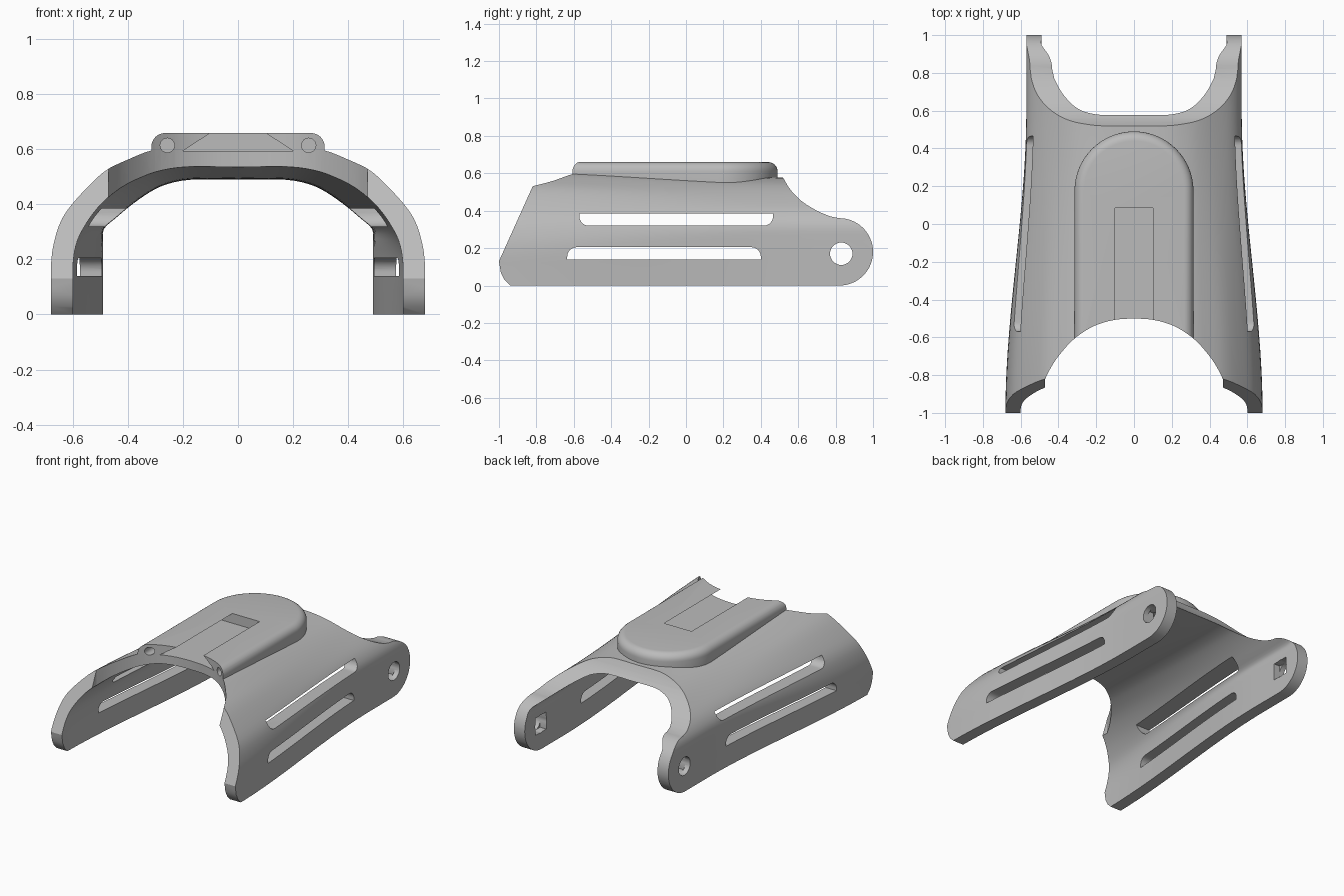
import bpy, bmesh
from math import cos, sin, pi, radians
from mathutils import Vector

if "Cube" in bpy.data.objects:
    bpy.data.objects.remove(bpy.data.objects["Cube"])

grey = bpy.data.materials.new("plain grey")
grey.use_nodes = True
colour = (0.5, 0.5, 0.5, 1)
grey.diffuse_color = colour
grey.node_tree.nodes["Principled BSDF"].inputs["Base Color"].default_value = colour


def to_object(name, bm):
    bmesh.ops.recalc_face_normals(bm, faces=bm.faces)
    mesh = bpy.data.meshes.new(name)
    bm.to_mesh(mesh)
    bm.free()
    mesh.materials.append(grey)
    obj = bpy.data.objects.new(name, mesh)
    bpy.context.collection.objects.link(obj)
    return obj


def loft(name, rings):
    bm = bmesh.new()
    loops = [[bm.verts.new(p) for p in ring] for ring in rings]
    n = len(loops[0])
    for a, b in zip(loops, loops[1:]):
        for i in range(n):
            j = (i + 1) % n
            bm.faces.new((a[i], a[j], b[j], b[i]))
    bm.faces.new(loops[0])
    bm.faces.new(loops[-1])
    return to_object(name, bm)


def prism(name, outline, axis, start, end):
    place = {"x": lambda p, d: (d, p[0], p[1]),
             "y": lambda p, d: (p[0], d, p[1]),
             "z": lambda p, d: (p[0], p[1], d)}[axis]
    return loft(name, [[place(p, d) for p in outline] for d in (start, end)])


def arc(cx, cy, r, first, last, steps):
    angles = [radians(first + (last - first) * i / steps) for i in range(steps + 1)]
    return [(cx + r * cos(a), cy + r * sin(a)) for a in angles]


def circle(cx, cy, r, steps=32):
    return arc(cx, cy, r, 0, 360, steps)[:-1]


def mirrored(half):
    return half + [(-x, z) for x, z in reversed(half) if x > 0]


def combine(target, tool, operation):
    mod = target.modifiers.new(operation, "BOOLEAN")
    mod.operation = operation
    mod.solver = "EXACT"
    mod.object = tool
    bpy.context.view_layer.objects.active = target
    bpy.ops.object.modifier_apply(modifier=mod.name)
    bpy.data.objects.remove(tool)


def smooth_curve(points, steps=3):
    # Spline through the points, keeping the first and last
    pts = [Vector(p) for p in points]
    out = []
    for i in range(len(pts) - 1):
        a, b, c, d = pts[max(i - 1, 0)], pts[i], pts[i + 1], pts[min(i + 2, len(pts) - 1)]
        for s in range(steps):
            t = s / steps
            out.append((b * 2 + (c - a) * t + (a * 2 - b * 5 + c * 4 - d) * t ** 2
                        + (b * 3 - a - c * 3 + d) * t ** 3) / 2)
    return [tuple(p) for p in out] + [tuple(pts[-1])]


def arch(name, front, rear, base, y_start, y_end, count=32):
    # Arch section that narrows gently from front to rear
    front, rear = smooth_curve(front), smooth_curve(rear)
    rings = []
    for k in range(count + 1):
        y = y_start + (y_end - y_start) * k / count
        t = min(max((y + 1) / 1.6, 0), 1)
        t = t * t * (3 - 2 * t)
        half = [(f[0] + (r[0] - f[0]) * t, f[1] + (r[1] - f[1]) * t)
                for f, r in zip(front, rear)]
        half = [(half[0][0], base)] + half
        half[-1] = (0, half[-1][1])
        rings.append([(x, y, z) for x, z in mirrored(half)])
    return loft(name, rings)


# Outer body and the hollow beneath it
shell = arch("arched_shell",
             [(.68, .1), (.68, .18), (.67, .26), (.64, .35), (.58, .43),
              (.49, .52), (.4, .57), (.31, .608), (.18, .632), (0, .632)],
             [(.57, .1), (.57, .24), (.568, .31), (.55, .36), (.51, .41),
              (.44, .465), (.36, .517), (.28, .552), (.17, .575), (0, .575)],
             0, -1, 1)
hollow = arch("hollow",
              [(.6, .1), (.6, .18), (.59, .25), (.565, .31), (.51, .39),
               (.43, .465), (.35, .51), (.28, .535), (.18, .55), (0, .55)],
              [(.49, .1), (.49, .2), (.49, .26), (.488, .31), (.445, .35),
               (.385, .4), (.32, .445), (.26, .473), (.17, .49), (0, .49)],
              -.2, -1.1, 1.1)

# Raised pad with a round rear end and soft upper edge
pad = prism("raised_pad", [(-.315, -.8), (.315, -.8)] + arc(0, .175, .315, 0, 180, 32),
            "z", .5, .66)
bm = bmesh.new()
bm.from_mesh(pad.data)
rim = [e for e in bm.edges if all(v.co.z > .65 for v in e.verts)]
bmesh.ops.bevel(bm, geom=rim, offset=.05, segments=6, profile=.5, affect="EDGES")
bm.to_mesh(pad.data)
bm.free()
combine(shell, pad, "UNION")
combine(shell, hollow, "DIFFERENCE")

# Side outline: sloped front, swept rear and rounded ears
sweep = smooth_curve([(.52, .575), (.56, .51), (.62, .45), (.7, .4), (.77, .37)])
outline = ([(-.94, -.01), (-.94, 0), (-.97, .03), (-.99, .07), (-1, .13), (-.82, .53),
            (-.7, .8), (.51, .8)] + sweep + arc(.82, .18, .18, 90, -90, 32) + [(.82, -.01)])
combine(shell, prism("side_outline", outline, "x", -1, 1), "INTERSECT")

# Rounded front notch
edge = smooth_curve([(.47, -.82), (.44, -.76), (.4, -.7), (.34, -.63),
                     (.28, -.58), (.2, -.535), (.1, -.507), (0, -.5)])
edge[-1] = (0, -.5)
combine(shell, prism("front_notch", mirrored([(.47, -1.2)] + edge), "z", .3, .9), "DIFFERENCE")

# Long side slots, each rounded along one edge
r = .05
upper = [(.465, .385), (-.57, .385)] + arc(-.57 + r, .32 + r, r, 180, 270, 8) \
    + arc(.465 - r, .32 + r, r, 270, 360, 8)
lower = [(-.635, .14), (.4, .14)] + arc(.4 - r, .205 - r, r, 0, 90, 8) \
    + arc(-.635 + r, .205 - r, r, 90, 180, 8)
for slot in (upper, lower):
    combine(shell, prism("side_slot", slot, "x", -1, 1), "DIFFERENCE")

# Undercut dovetail channel in the pad
dovetail = [(-.2, .595), (.2, .595), (.085, .67), (-.085, .67)]
combine(shell, prism("dovetail_channel", dovetail, "y", -.9, .085), "DIFFERENCE")

# Ear holes with square inner pockets, and front pin holes
h = .057
square = [(.83 - h, .17 - h), (.83 + h, .17 - h), (.83 + h, .17 + h), (.83 - h, .17 + h)]
combine(shell, prism("ear_hole", circle(.83, .17, .06), "x", -1, 1), "DIFFERENCE")
combine(shell, prism("square_pocket", square, "x", -.535, .535), "DIFFERENCE")
for side in (-1, 1):
    pin = prism("pin_hole", circle(side * .257, .615, .026, 24), "y", -.9, -.4)
    combine(shell, pin, "DIFFERENCE")

bpy.ops.object.select_all(action="DESELECT")
shell.select_set(True)
bpy.context.view_layer.objects.active = shell
bpy.ops.object.shade_smooth_by_angle(angle=radians(25))
